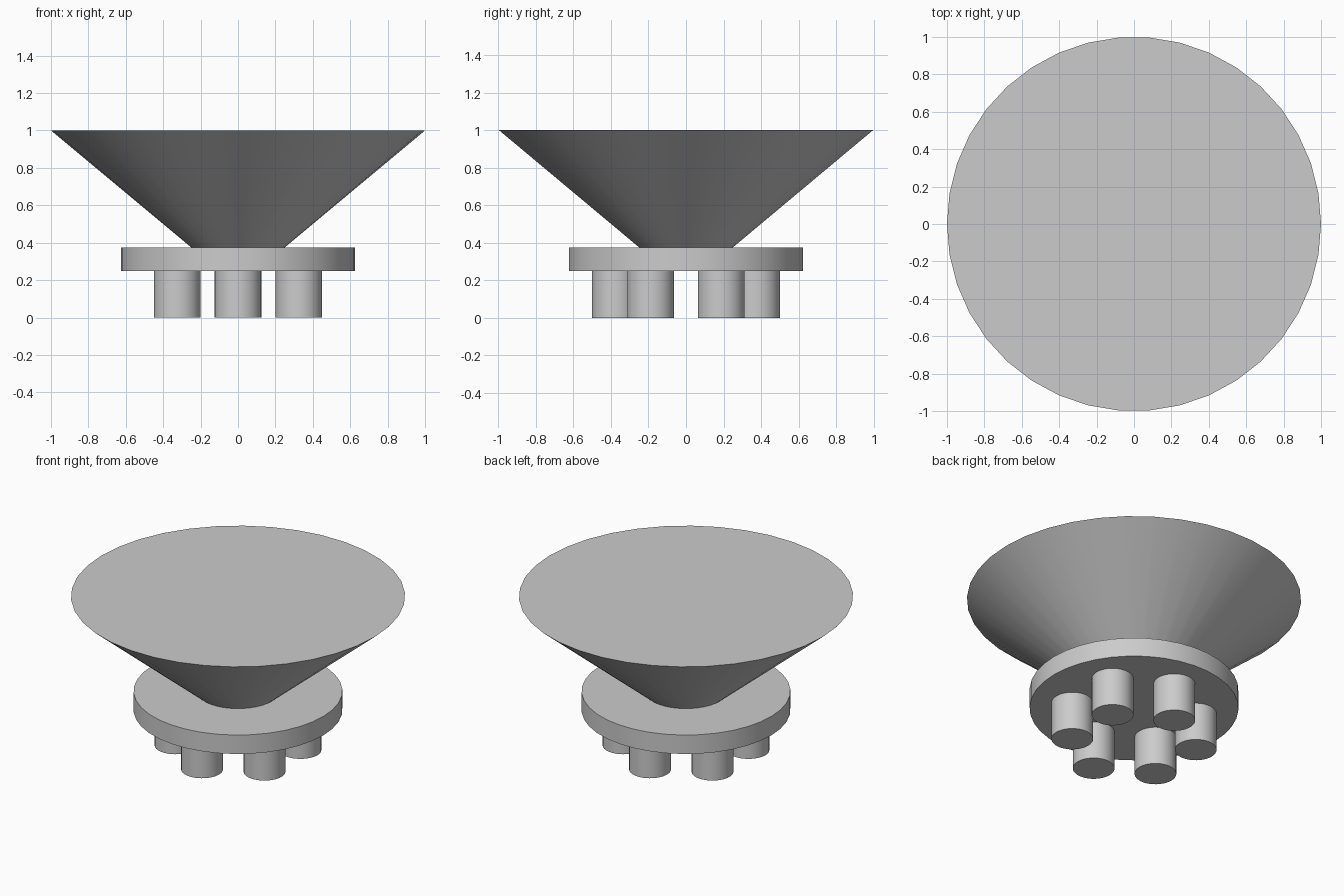
import bpy
import math

SIDES = 38

cube = bpy.data.objects.get("Cube")
if cube:
    bpy.data.objects.remove(cube, do_unlink=True)

# One plain grey for every part
grey = bpy.data.materials.new("plain grey")
grey.use_nodes = True
colour = (0.6, 0.6, 0.6, 1)
grey.diffuse_color = colour
grey.node_tree.nodes["Principled BSDF"].inputs["Base Color"].default_value = colour


def round_part(name, bottom_radius, top_radius, bottom, top, x=0, y=0):
    """Capped cylinder or cone between two heights, with a vertex on +x."""
    bpy.ops.mesh.primitive_cone_add(
        vertices=SIDES, radius1=bottom_radius, radius2=top_radius,
        depth=top - bottom, location=(x, y, (bottom + top) / 2))
    part = bpy.context.object
    part.name = name
    # Turn the ring by a quarter so that a corner lies on the x axis
    part.rotation_euler.z = math.pi / 2
    bpy.ops.object.transform_apply(location=False, rotation=True, scale=False)
    part.data.materials.append(grey)
    bpy.ops.object.shade_smooth_by_angle(angle=math.radians(30))
    return part


# Flared cone with a flat closed top
round_part("flared_cone", 0.25, 1.0, 0.375, 1.0)

# Round plate under the cone
round_part("base_plate", 0.625, 0.625, 0.25, 0.375)

# Ring of six round feet
for i in range(6):
    angle = math.radians(30 + 60 * i)
    round_part(f"foot_{i + 1}", 0.125, 0.125, 0, 0.25,
               0.375 * math.cos(angle), 0.375 * math.sin(angle))
